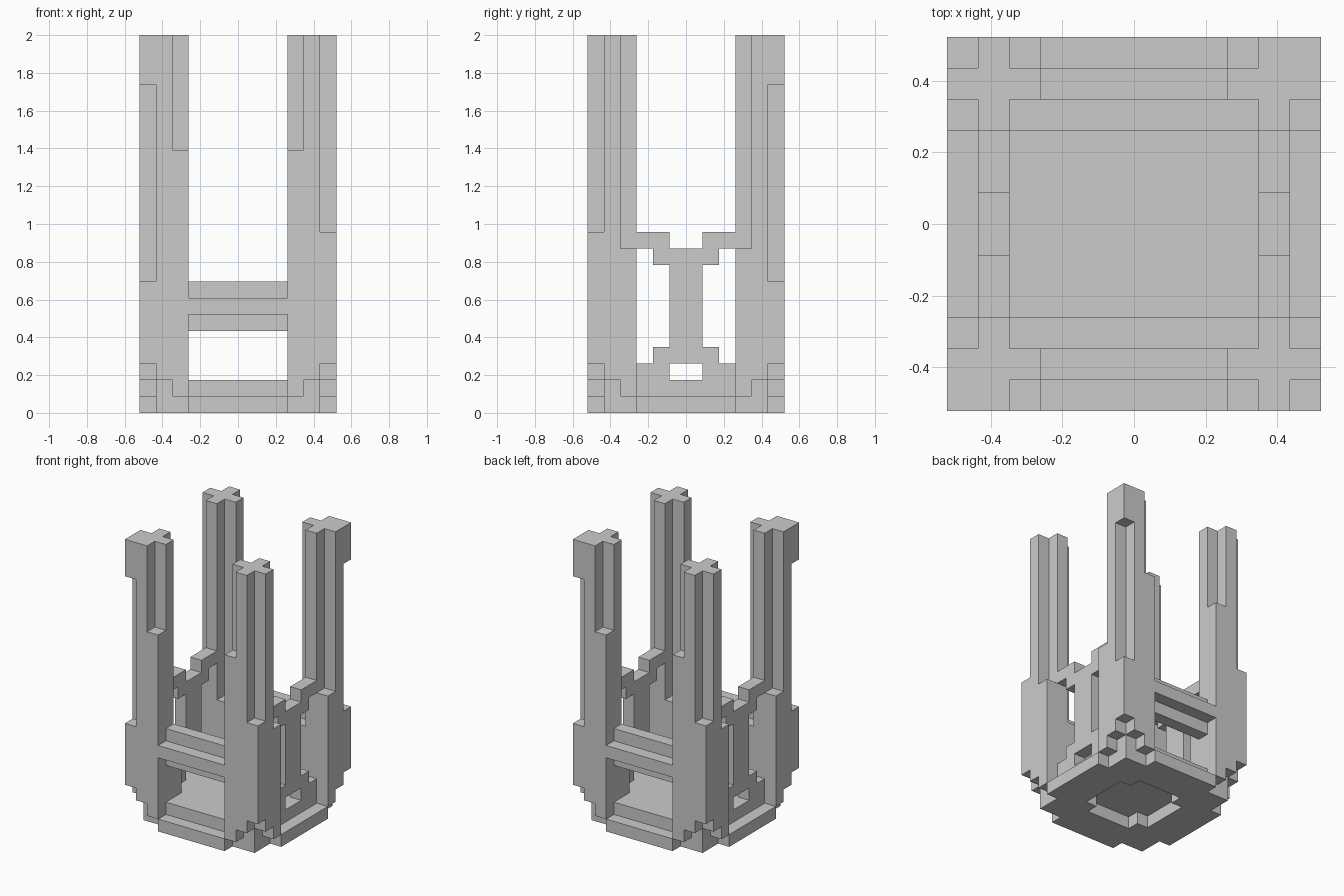
import bpy, bmesh, math
from mathutils import Vector

if "Cube" in bpy.data.objects:
    bpy.data.objects.remove(bpy.data.objects["Cube"])

U = 2 / 23          # block size: the model is 23 blocks tall, 12 wide
parts = {}


def box(x0, x1, y0, y1, z0, z1):
    """Set of unit blocks filling a box."""
    return {(x, y, z) for x in range(x0, x1)
            for y in range(y0, y1) for z in range(z0, z1)}


def flip(cells, sx, sy):
    """Mirror blocks across x = 0 and/or y = 0."""
    return {(x if sx > 0 else -1 - x, y if sy > 0 else -1 - y, z)
            for x, y, z in cells}


# Base: stepped plate with a recess below, and the floor slab on top
plate = box(-6, 6, -3, 3, 0, 1) | box(-5, 5, -5, 5, 0, 1) | box(-3, 3, -6, 6, 0, 1)
plate -= box(-3, 3, -2, 2, 0, 1) | box(-2, 2, -3, 3, 0, 1)
parts["base_plate"] = plate
parts["floor_slab"] = box(-5, 5, -5, 5, 1, 2)

# Corner posts: cross section of columns (x, y) -> bottom and top
columns = {(3, 3): (2, 7), (4, 3): (2, 23), (5, 3): (1, 10),
           (3, 4): (2, 23), (4, 4): (2, 23), (5, 4): (2, 23),
           (3, 5): (1, 16), (4, 5): (2, 23)}
post = set()
for (x, y), (z0, z1) in columns.items():
    post |= box(x, x + 1, y, y + 1, z0, z1)
open_corner = box(5, 6, 5, 6, 3, 11)
capped_corner = box(5, 6, 5, 6, 3, 8) | box(5, 6, 5, 6, 20, 23)
for name, sx, sy, corner in (("front_right_post", 1, -1, open_corner),
                             ("back_left_post", -1, 1, open_corner),
                             ("front_left_post", -1, -1, capped_corner),
                             ("back_right_post", 1, 1, capped_corner)):
    parts[name] = flip(post | corner, sx, sy)

# Front and back rails with a plus-shaped section
rail = box(-3, 3, 4, 5, 5, 8) | box(-3, 3, 3, 6, 6, 7)
parts["back_rail"] = rail
parts["front_rail"] = flip(rail, 1, -1)

# Side brackets: central upright with stepped arms above and below
half = (box(4, 5, 0, 1, 4, 9) | box(4, 5, 0, 2, 9, 10) | box(4, 5, 1, 3, 10, 11)
        | box(4, 5, 0, 2, 3, 4) | box(4, 5, 1, 3, 2, 3))
bracket = half | flip(half, 1, -1)
parts["right_bracket"] = bracket
parts["left_bracket"] = flip(bracket, -1, 1)

occupied = set().union(*parts.values())


def build(name, cells):
    """Skin the exposed sides of the blocks and merge flat areas."""
    bm = bmesh.new()
    verts = {}
    for c in sorted(cells):
        for axis in range(3):
            for s in (0, 1):
                n = list(c)
                n[axis] += 2 * s - 1
                if tuple(n) in occupied:
                    continue
                a, b = (axis + 1) % 3, (axis + 2) % 3
                loop = []
                for da, db in ((0, 0), (1, 0), (1, 1), (0, 1)):
                    p = list(c)
                    p[axis] += s
                    p[a] += da
                    p[b] += db
                    p = tuple(p)
                    if p not in verts:
                        verts[p] = bm.verts.new(Vector(p) * U)
                    loop.append(verts[p])
                bm.faces.new(loop if s else loop[::-1])
    bmesh.ops.dissolve_limit(bm, angle_limit=math.radians(1),
                             verts=bm.verts[:], edges=bm.edges[:])
    mesh = bpy.data.meshes.new(name)
    bm.to_mesh(mesh)
    bm.free()
    bpy.context.collection.objects.link(bpy.data.objects.new(name, mesh))


for part_name, blocks in parts.items():
    build(part_name, blocks)
